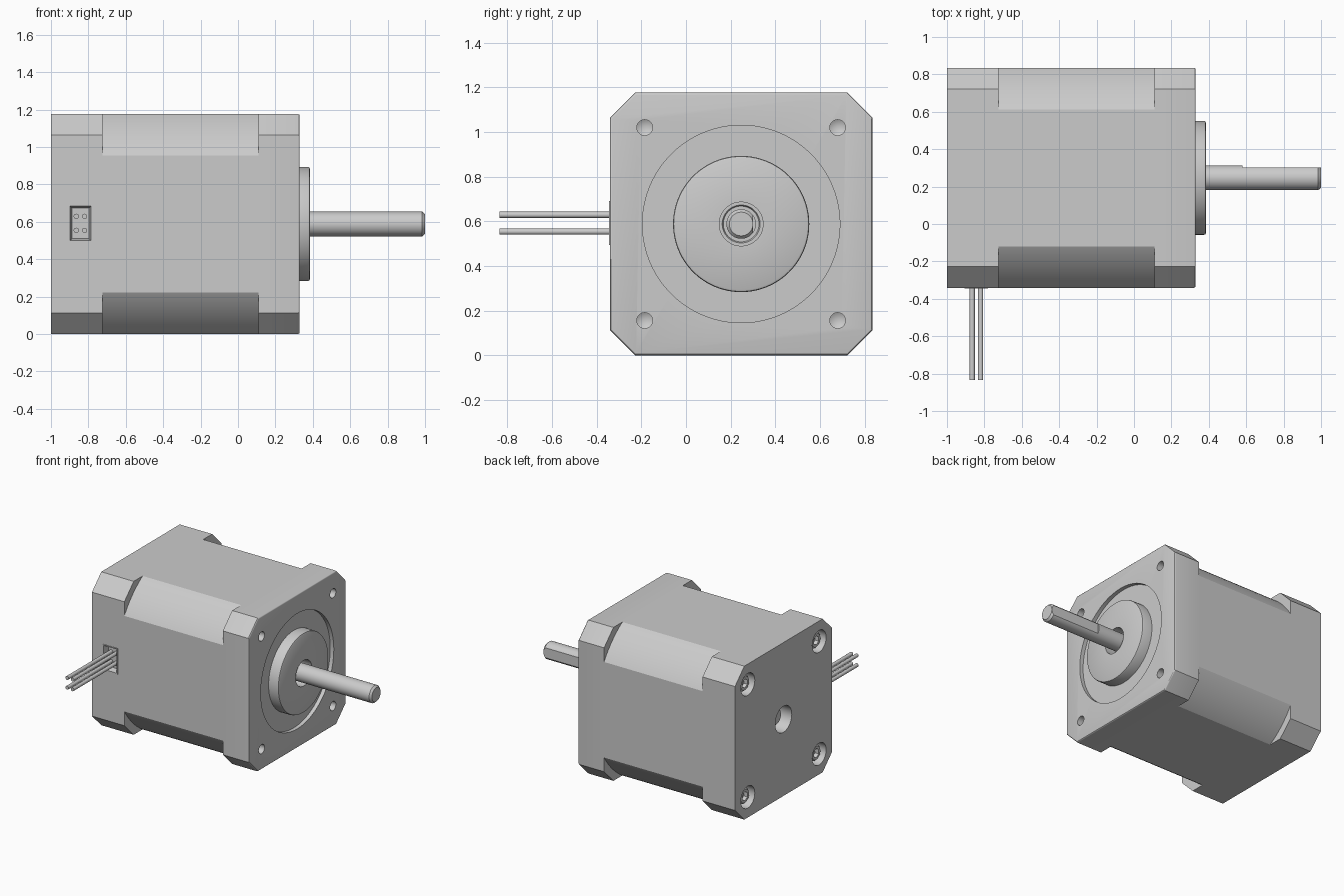
import bpy, bmesh
from math import radians, cos, sin, pi
from mathutils import Matrix, Vector

if "Cube" in bpy.data.objects:
    bpy.data.objects.remove(bpy.data.objects["Cube"])

steel = bpy.data.materials.new("light_grey_metal")
steel.use_nodes = True
GREY = (0.6, 0.6, 0.6, 1)
steel.diffuse_color = GREY
steel.node_tree.nodes["Principled BSDF"].inputs["Base Color"].default_value = GREY

HALF = 0.588            # half width of the square housing
CY, CZ = 0.247, HALF    # motor axis
BACK, FRONT = -1.0, 0.33
HOLE = 0.432            # screw offset from the axis


def finish(name, bm):
    bmesh.ops.remove_doubles(bm, verts=bm.verts, dist=1e-5)
    bmesh.ops.recalc_face_normals(bm, faces=bm.faces)
    mesh = bpy.data.meshes.new(name)
    bm.to_mesh(mesh)
    bm.free()
    mesh.materials.append(steel)
    obj = bpy.data.objects.new(name, mesh)
    bpy.context.collection.objects.link(obj)
    return obj


def activate(obj):
    bpy.ops.object.select_all(action='DESELECT')
    obj.select_set(True)
    bpy.context.view_layer.objects.active = obj


def smooth(obj):
    activate(obj)
    bpy.ops.object.shade_smooth_by_angle(angle=radians(30))


def lathe(name, profile, y=CY, z=CZ, segs=64, closed=False):
    """Revolve (x, radius) points about an axis along x."""
    bm = bmesh.new()
    vs = [bm.verts.new((x, 0, r)) for x, r in profile]
    pairs = list(zip(vs, vs[1:])) + ([(vs[-1], vs[0])] if closed else [])
    edges = [bm.edges.new(p) for p in pairs]
    bmesh.ops.spin(bm, geom=vs + edges, cent=(0, 0, 0), axis=(1, 0, 0),
                   angle=2 * pi, steps=segs, use_merge=True)
    bmesh.ops.translate(bm, verts=bm.verts, vec=(0, y, z))
    return finish(name, bm)


def rod(name, x0, x1, r, y=CY, z=CZ, segs=64):
    return lathe(name, [(x0, 0), (x0, r), (x1, r), (x1, 0)], y, z, segs)


def prism(name, outline, x0, x1, round_front=0):
    """Extrude a (y, z) outline, given relative to the axis, along x."""
    bm = bmesh.new()
    face = bm.faces.new([bm.verts.new((x0, CY + y, CZ + z)) for y, z in outline])
    ext = bmesh.ops.extrude_face_region(bm, geom=[face])["geom"]
    tip = [v for v in ext if isinstance(v, bmesh.types.BMVert)]
    bmesh.ops.translate(bm, verts=tip, vec=(x1 - x0, 0, 0))
    if round_front:
        rim = [e for e in ext if isinstance(e, bmesh.types.BMEdge)]
        bmesh.ops.bevel(bm, geom=rim, offset=round_front, segments=3,
                        profile=0.5, affect='EDGES')
    return finish(name, bm)


def box_bm(lo, hi):
    lo, hi = Vector(lo), Vector(hi)
    bm = bmesh.new()
    bmesh.ops.create_cube(bm, size=1, matrix=Matrix.Translation((lo + hi) / 2)
                          @ Matrix.Diagonal((hi - lo).to_4d()))
    return bm


def cut(obj, cutter):
    mod = obj.modifiers.new("cut", 'BOOLEAN')
    mod.operation, mod.solver, mod.object = 'DIFFERENCE', 'EXACT', cutter
    activate(obj)
    bpy.ops.object.modifier_apply(modifier=mod.name)
    bpy.data.objects.remove(cutter)


# Housing: chamfered square block with a rounded front rim
c = HALF - 0.113
octagon = [(HALF, c), (c, HALF), (-c, HALF), (-HALF, c),
           (-HALF, -c), (-c, -HALF), (c, -HALF), (HALF, -c)]
housing = prism("housing", octagon, BACK, FRONT, 0.01)

# Deeper curved corners along the stator
for k in range(4):
    turn = Matrix.Rotation(k * pi / 2, 2)
    arc = [Vector((cos(radians(a)), sin(radians(a)))) * 0.693 for a in range(30, 61, 3)]
    pts = [turn @ p for p in arc + [Vector((0.8, 0.8))]]
    cut(housing, prism("corner_cutter", pts, -0.725, 0.11))

# Front recess, shaft hole and rear centre hole
cut(housing, rod("recess_cutter", FRONT - 0.03, 0.5, 0.442, segs=96))
cut(housing, rod("shaft_hole_cutter", 0.22, 0.5, 0.098))
cut(housing, rod("rear_hole_cutter", -1.1, -0.9, 0.1))

# Mounting holes, counterbores and rear screws
for sy in (-1, 1):
    for sz in (-1, 1):
        y, z = CY + sy * HOLE, CZ + sz * HOLE
        cut(housing, lathe("mount_hole_cutter", [(0.18, 0), (0.2, 0.035), (0.4, 0.035), (0.4, 0)],
                           y, z, 32))
        cut(housing, rod("counterbore_cutter", -1.1, -0.92, 0.084, y, z, 40))
        screw = lathe("rear_screw", [(-0.975, 0), (-0.975, 0.05), (-0.965, 0.06),
                                     (-0.9, 0.06), (-0.9, 0)], y, z, 32)
        cut(screw, rod("socket_cutter", -1.1, -0.945, 0.034, y, z, 6))
        smooth(screw)

# Connector pocket
X0, X1, Z0, Z1 = -0.905, -0.78, 0.493, 0.69
SIDE = CY - HALF
e = 0.003
cut(housing, finish("pocket_cutter", box_bm((X0 + e, SIDE - 0.1, Z0 + e),
                                            (X1 - e, SIDE + 0.08, Z1 - e))))
smooth(housing)

# Front pilot boss with rounded rim, and the bearing ring inside it
smooth(lathe("pilot_boss", [(0.28, 0.098), (0.28, 0.305), (0.373, 0.305), (0.381, 0.302),
                            (0.385, 0.294), (0.385, 0.098)], segs=96, closed=True))
smooth(lathe("bearing_ring", [(0.2, 0.06), (0.2, 0.1), (0.3, 0.1), (0.3, 0.085),
                              (0.29, 0.08), (0.29, 0.06)], closed=True))

# Shaft with chamfered tip and a flat on its left-back side
shaft = lathe("shaft", [(-0.94, 0), (-0.94, 0.055), (-0.93, 0.066), (0.985, 0.066),
                        (1.0, 0.053), (1.0, 0)])
cut(shaft, finish("flat_cutter", box_bm((0.58, CY + 0.054, 0.4), (1.1, 0.5, 0.8))))
smooth(shaft)

# Connector: thin rim sloping into a recessed face
bm = box_bm((X0, SIDE - 0.004, Z0), (X1, SIDE + 0.1, Z1))
front = min(bm.faces, key=lambda f: f.calc_center_median().y)
bmesh.ops.inset_region(bm, faces=[front], thickness=0.01)
bmesh.ops.inset_region(bm, faces=[front], thickness=0.014)
bmesh.ops.translate(bm, verts=front.verts, vec=(0, 0.045, 0))
finish("connector", bm)

# Four lead wires
for x in (-0.865, -0.82):
    for z in (0.554, 0.629):
        bm = bmesh.new()
        bmesh.ops.create_cone(bm, cap_ends=True, segments=24, radius1=0.014, radius2=0.014,
                              depth=0.57, matrix=Matrix.Translation((x, -0.55, z))
                              @ Matrix.Rotation(pi / 2, 4, 'X'))
        smooth(finish("lead_wire", bm))
